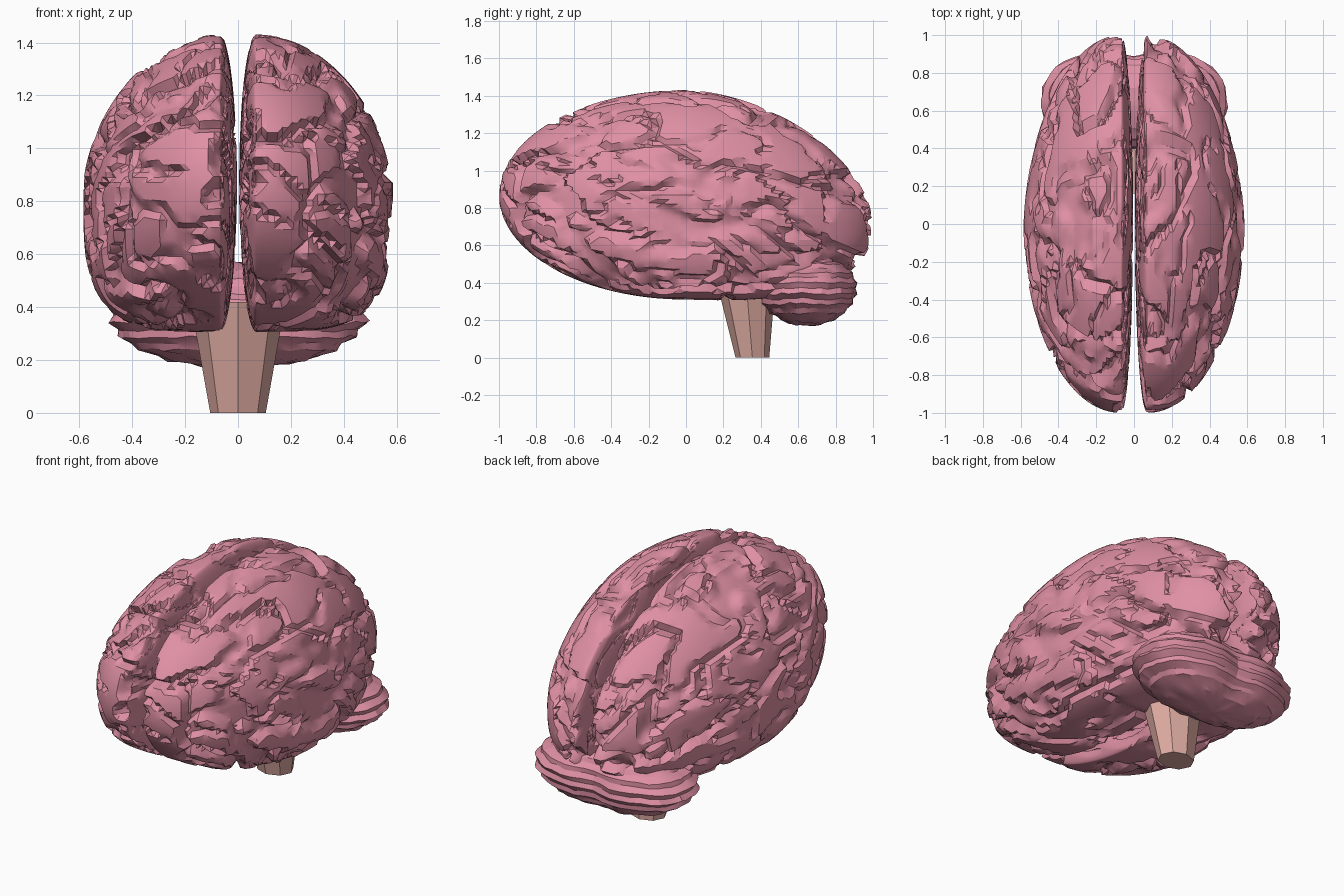
import bpy, bmesh, math
from mathutils import Vector, noise

cube = bpy.data.objects.get("Cube")
if cube:
    bpy.data.objects.remove(cube, do_unlink=True)


def material(name, rgb):
    m = bpy.data.materials.new(name)
    m.use_nodes = True
    m.diffuse_color = (*rgb, 1)
    m.node_tree.nodes["Principled BSDF"].inputs["Base Color"].default_value = (*rgb, 1)
    return m


pink = material("tissue pink", (0.74, 0.28, 0.37))
beige = material("stem beige", (0.73, 0.41, 0.36))


def finish(bm, name, mat, angle):
    bmesh.ops.recalc_face_normals(bm, faces=bm.faces)
    mesh = bpy.data.meshes.new(name)
    bm.to_mesh(mesh)
    bm.free()
    ob = bpy.data.objects.new(name, mesh)
    bpy.context.collection.objects.link(ob)
    mesh.materials.append(mat)
    bpy.ops.object.select_all(action="DESELECT")
    ob.select_set(True)
    bpy.context.view_layer.objects.active = ob
    bpy.ops.object.shade_smooth_by_angle(angle=math.radians(angle))


def quad_sphere(cuts):
    """Unit ball made of evenly spread quads."""
    bm = bmesh.new()
    bmesh.ops.create_cube(bm, size=2)
    bmesh.ops.subdivide_edges(bm, edges=bm.edges[:], cuts=cuts, use_grid_fill=True)
    for v in bm.verts:
        v.co = Vector([math.tan(c * math.pi / 4) for c in v.co]).normalized()
    return bm


def groove(p, seed):
    """1 inside a winding furrow, 0 on the folds between furrows."""
    q = Vector((p.x * 2.6, p.y * 2.0, p.z * 3.6 + p.y * 0.9)) + Vector((seed, seed * 2, 0))
    q += 0.4 * noise.noise_vector(q * 1.5)
    n = abs(noise.noise(q))
    fine = abs(noise.noise(q * 1.6 + Vector((7, 3, 5))))
    deep = min(1, max(0, (0.13 - n) / 0.08))
    shallow = min(1, max(0, (0.12 - fine) / 0.08))
    return max(deep, 0.6 * shallow)


def shape(d):
    """Map a unit-ball point to one hemisphere, flat on its inner side."""
    x, y, z = d
    r = math.hypot(x, z)
    if x > 0 and z < 0 and r > 0:
        s, c = x / r, -z / r
        n = 2.4 + 1.5 * (1 - y * y)
        k = (s ** n + c ** n) ** (-1 / n)
        x, z = x * k, z * k
    back = max(0, y)
    width = 0.515 * (1 - 0.07 * back) * (1 - 0.12 * max(0, z)) if x > 0 else 0.066
    return Vector((0.07 + x * width, y, 0.87 - 0.17 * back ** 1.5 + 0.56 * z))


# Cerebral hemispheres, with furrows cut deeper on the inner walls
for name, side, seed in (("left_hemisphere", 1, 3.7), ("right_hemisphere", -1, 11.2)):
    bm = quad_sphere(35)
    for v in bm.verts:
        g = groove(shape(v.co), seed)
        p = shape(v.co * (1 - 0.075 * g))
        if v.co.x < 0:
            p.x += 0.03 * g * -v.co.x
        v.co = (side * p.x, p.y, p.z)
    bmesh.ops.triangulate(bm, faces=bm.faces[:], quad_method="SHORT_EDGE")
    finish(bm, name, pink, 28)

# Cerebellum: one wide body with stacked ridges and a notch at the back
rings = 22
bm = bmesh.new()
bmesh.ops.create_uvsphere(bm, u_segments=48, v_segments=rings, radius=1)
for v in bm.verts:
    x, y, z = v.co
    ring = round(math.acos(max(-1, min(1, z))) * rings / math.pi)
    k = 1 - 0.05 * (ring % 2) + 0.03 * noise.noise(v.co * 4)
    flat = math.hypot(x, y)
    if flat > 0.001:
        k *= flat / (abs(x) ** 2.4 + abs(y) ** 2.4) ** (1 / 2.4)
    notch = 0.04 * math.exp(-(x / 0.2) ** 2) * max(0, y)
    wave = 0.012 * noise.noise(Vector((x * 9, y * 6, z * 2)))
    v.co = (0.495 * k * x, 0.655 + 0.275 * k * y - notch, 0.37 + 0.2 * z + wave)
finish(bm, "cerebellum", pink, 20)

# Tapered eight-sided stem
bm = bmesh.new()
loops = []
for z, cy, rx, ry in ((0, 0.355, 0.105, 0.09), (0.42, 0.32, 0.18, 0.16)):
    loops.append([bm.verts.new((rx * math.cos(i * math.pi / 4),
                                cy + ry * math.sin(i * math.pi / 4), z)) for i in range(8)])
for i in range(8):
    j = (i + 1) % 8
    bm.faces.new((loops[0][i], loops[0][j], loops[1][j], loops[1][i]))
for loop in loops:
    bm.faces.new(loop)
finish(bm, "brain_stem", beige, 20)
